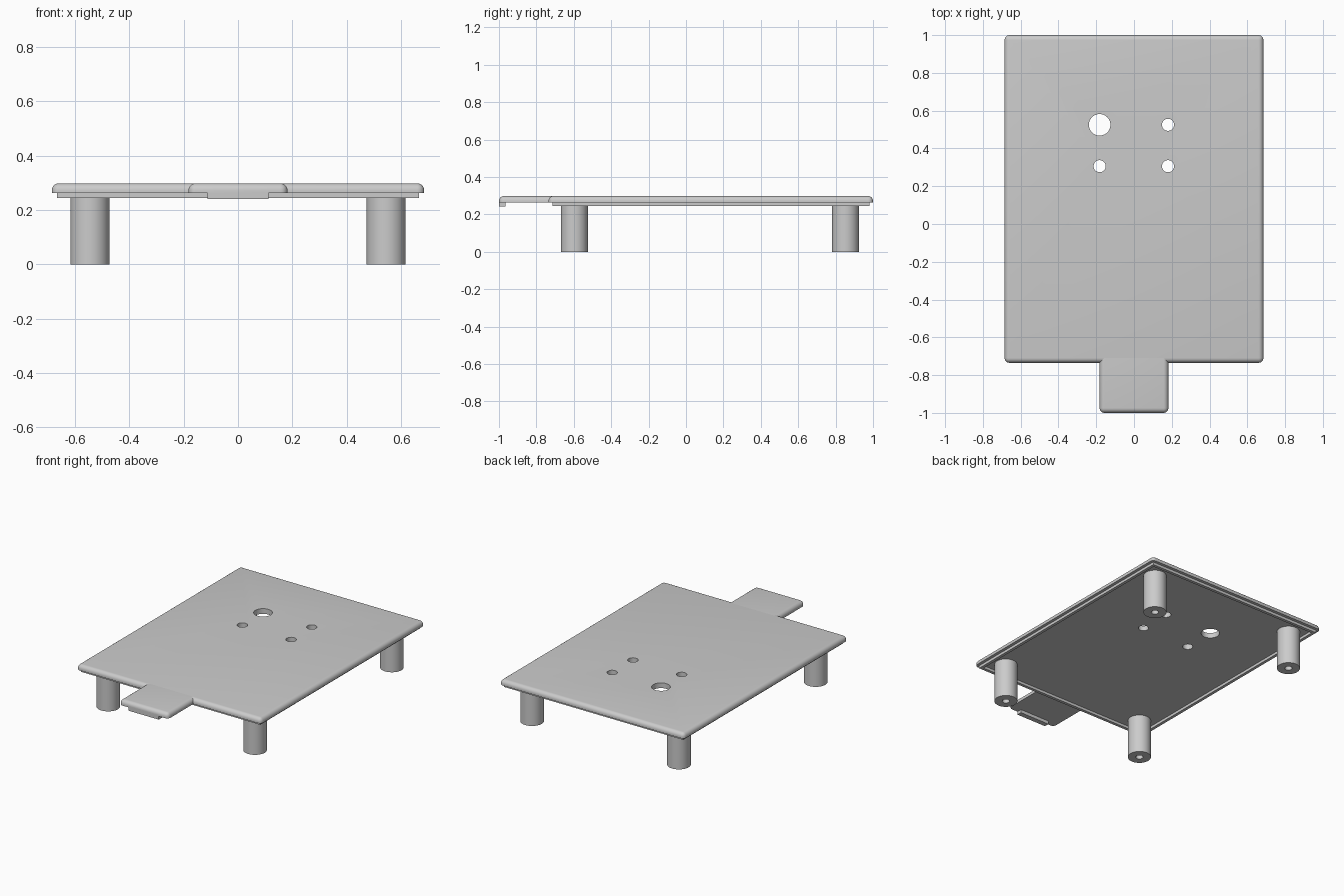
import bpy
import bmesh
from math import radians, tau
from mathutils import Vector, Matrix

cube = bpy.data.objects.get("Cube")
if cube:
    bpy.data.objects.remove(cube, do_unlink=True)

GREY = (0.6, 0.6, 0.6, 1)
mat = bpy.data.materials.new("plain grey")
mat.use_nodes = True
mat.diffuse_color = GREY
mat.node_tree.nodes["Principled BSDF"].inputs["Base Color"].default_value = GREY

TOP, UNDER, RIM = 0.298, 0.263, 0.245
SIDE, FRONT, BACK = 0.685, -0.735, 1.0
ROUND = 0.026


def finish(bm, name):
    bmesh.ops.recalc_face_normals(bm, faces=bm.faces)
    mesh = bpy.data.meshes.new(name)
    bm.to_mesh(mesh)
    bm.free()
    mesh.materials.append(mat)
    obj = bpy.data.objects.new(name, mesh)
    bpy.context.collection.objects.link(obj)
    return obj


def box_mesh(lo, hi):
    lo, hi = Vector(lo), Vector(hi)
    bm = bmesh.new()
    place = Matrix.Translation((lo + hi) / 2) @ Matrix.Diagonal((*(hi - lo), 1))
    bmesh.ops.create_cube(bm, size=1, matrix=place)
    return bm


def rounded_slab(name, lo, hi, keep_back=False):
    """Box with every edge rounded except the underside (and optionally the back)."""
    bm = box_mesh(lo, hi)

    def sharp(edge):
        a, b = (v.co for v in edge.verts)
        under = max(a.z, b.z) < lo[2] + 0.001
        back = min(a.y, b.y) > hi[1] - 0.001
        return under or (keep_back and back)

    bmesh.ops.bevel(bm, geom=[e for e in bm.edges if not sharp(e)], offset=ROUND,
                    segments=6, profile=0.5, affect='EDGES', clamp_overlap=True)
    return finish(bm, name)


def smooth(obj):
    bpy.ops.object.select_all(action='DESELECT')
    obj.select_set(True)
    bpy.context.view_layer.objects.active = obj
    bpy.ops.object.shade_smooth_by_angle(angle=radians(30))


def cut(obj, cutter):
    mod = obj.modifiers.new("cut", 'BOOLEAN')
    mod.operation, mod.solver, mod.object = 'DIFFERENCE', 'EXACT', cutter
    bpy.ops.object.select_all(action='DESELECT')
    obj.select_set(True)
    bpy.context.view_layer.objects.active = obj
    bpy.ops.object.modifier_apply(modifier=mod.name)
    bpy.data.objects.remove(cutter, do_unlink=True)


# Main plate with four through holes
plate = rounded_slab("plate", (-SIDE, FRONT, UNDER), (SIDE, BACK, TOP))
for x, y, r in ((-0.182, 0.525, 0.057), (0.18, 0.525, 0.032),
                (-0.182, 0.306, 0.032), (0.18, 0.306, 0.032)):
    bm = bmesh.new()
    bmesh.ops.create_cone(bm, cap_ends=True, segments=40, radius1=r, radius2=r,
                          depth=0.3, matrix=Matrix.Translation((x, y, TOP)))
    cut(plate, finish(bm, "hole_cutter"))
smooth(plate)

# Front tab and the small catch under its tip
smooth(rounded_slab("front_tab", (-0.182, -1, UNDER), (0.182, FRONT + ROUND, TOP), True))
finish(box_mesh((-0.112, -1, 0.241), (0.112, -0.966, 0.272)), "tab_catch")

# Thin rim under the plate, set in from the edge
bm = bmesh.new()
loops = []
for z in (RIM, UNDER + 0.004):
    for inset in (0.02, 0.04):
        x, y0, y1 = SIDE - inset, FRONT + inset, BACK - inset
        loops.append([bm.verts.new(p) for p in
                      ((-x, y0, z), (x, y0, z), (x, y1, z), (-x, y1, z))])
low_out, low_in, high_out, high_in = loops
for a, b in ((low_out, low_in), (high_out, high_in), (low_out, high_out), (low_in, high_in)):
    for i in range(4):
        j = (i + 1) % 4
        bm.faces.new((a[i], a[j], b[j], b[i]))
finish(bm, "under_rim")

# Four round legs, each with a blind screw hole in its foot
for side, x in (("right", -0.545), ("left", 0.545)):
    for end, y in (("front", -0.597), ("back", 0.853)):
        bm = bmesh.new()
        profile = ((0, 0.2), (0.023, 0.2), (0.023, 0), (0.072, 0), (0.072, UNDER + 0.004), (0, UNDER + 0.004))
        verts = [bm.verts.new((r, 0, z)) for r, z in profile]
        edges = [bm.edges.new(pair) for pair in zip(verts, verts[1:])]
        bmesh.ops.spin(bm, geom=verts + edges, cent=(0, 0, 0), axis=(0, 0, 1),
                       angle=tau, steps=48)
        bmesh.ops.remove_doubles(bm, verts=bm.verts, dist=0.0001)
        leg = finish(bm, f"{end}_{side}_leg")
        leg.location = (x, y, 0)
        smooth(leg)
